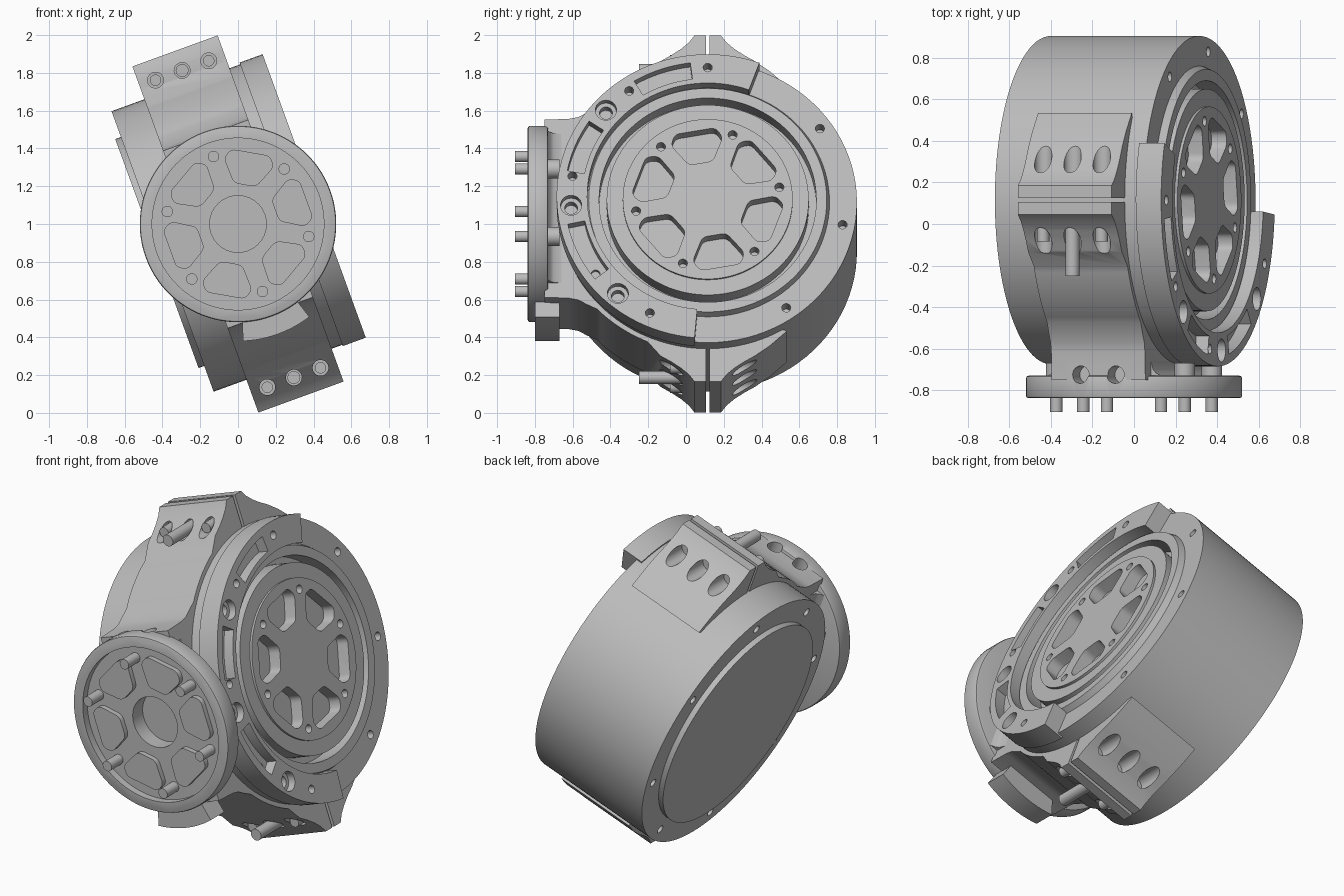
import bpy, bmesh, math
from mathutils import Matrix, Vector

if "Cube" in bpy.data.objects:
    bpy.data.objects.remove(bpy.data.objects["Cube"])

C = 0.115                      # drum axis offset in y
HALF = 0.24                    # half width of the clamp
TILT = Matrix.Translation((0, 0, 1)) @ Matrix.Rotation(math.radians(-20), 4, 'Y')
parts = []

grey = bpy.data.materials.new("machined_grey")
grey.use_nodes = True
grey.diffuse_color = (0.5, 0.5, 0.5, 1)
grey.node_tree.nodes["Principled BSDF"].inputs["Base Color"].default_value = (0.5, 0.5, 0.5, 1)


def finish(name, bm):
    bmesh.ops.recalc_face_normals(bm, faces=bm.faces)
    me = bpy.data.meshes.new(name)
    bm.to_mesh(me)
    bm.free()
    ob = bpy.data.objects.new(name, me)
    bpy.context.collection.objects.link(ob)
    ob.matrix_world = TILT
    me.materials.append(grey)
    parts.append(ob)
    return ob


def prism(bm, pts, axis, lo, hi):
    """Extrude a 2D outline along an axis."""
    place = {'X': lambda u, v: (lo, u, v), 'Y': lambda u, v: (u, lo, v),
             'Z': lambda u, v: (u, v, lo)}[axis]
    face = bm.faces.new([bm.verts.new(place(u, v)) for u, v in pts])
    out = bmesh.ops.extrude_face_region(bm, geom=[face])
    move = Vector([(hi - lo) * (a == axis) for a in "XYZ"])
    bmesh.ops.translate(bm, vec=move, verts=[g for g in out['geom'] if isinstance(g, bmesh.types.BMVert)])


def build(name, *prisms):
    bm = bmesh.new()
    for p in prisms:
        prism(bm, *p)
    return finish(name, bm)


def lathe(name, profile):
    """Spin an (x, radius) profile around the drum axis."""
    bm = bmesh.new()
    vs = [bm.verts.new((x, C + r, 0)) for x, r in profile]
    es = [bm.edges.new(p) for p in zip(vs, vs[1:])]
    bmesh.ops.spin(bm, geom=vs + es, cent=(0, C, 0), axis=(1, 0, 0),
                   angle=2 * math.pi, steps=96)
    bmesh.ops.remove_doubles(bm, verts=bm.verts, dist=0.0001)
    return finish(name, bm)


def cut(targets, *prisms):
    cutter = build("cutter", *prisms)
    parts.remove(cutter)
    cutter.hide_render = True
    for ob in targets:
        mod = ob.modifiers.new("cut", 'BOOLEAN')
        mod.operation, mod.solver, mod.object = 'DIFFERENCE', 'EXACT', cutter
        mod.use_self = True
        bpy.context.view_layer.objects.active = ob
        bpy.ops.object.modifier_apply(modifier=mod.name)
    bpy.data.objects.remove(cutter)


def polar(r, deg, cx=0.0):
    a = math.radians(deg)
    return (cx + r * math.cos(a), r * math.sin(a))


def circle(c, r, n=24):
    return [(c[0] + r * math.cos(k * math.tau / n), c[1] + r * math.sin(k * math.tau / n)) for k in range(n)]


def arc(r, a0, a1, cx=0.0, n=24):
    return [polar(r, a0 + (a1 - a0) * k / n, cx) for k in range(n + 1)]


def sector(r0, r1, a0, a1, cx=0.0, n=24):
    return arc(r1, a0, a1, cx, n) + arc(r0, a1, a0, cx, n)


def rounded(pts, rad):
    out = []
    for i, p in enumerate(pts):
        p = Vector(p)
        a, b = (p + (Vector(q) - p).normalized() * rad for q in (pts[i - 1], pts[(i + 1) % len(pts)]))
        for t in (0, 0.25, 0.5, 0.75, 1):
            out.append(tuple(a * (1 - t) ** 2 + p * 2 * t * (1 - t) + b * t * t))
    return out


def lobe(deg, cx=0.0, grow=0.0):
    """Rounded trapezoid outline pointing outward at an angle."""
    shape = [(0.21 - grow, -0.06 - grow), (0.33, -0.135 - grow), (0.385 + grow, -0.105 - grow),
             (0.385 + grow, 0.105 + grow), (0.33, 0.135 + grow), (0.21 - grow, 0.06 + grow)]
    a = math.radians(deg)
    return [(cx + u * math.cos(a) - v * math.sin(a), u * math.sin(a) + v * math.cos(a))
            for u, v in rounded(shape, 0.028)]


# Drum with a rear cap, a raised front lip and a groove around the rotor
drum = lathe("drum", [(-0.457, 0), (-0.457, 0.645), (-0.425, 0.645), (-0.425, 0.79), (0.335, 0.79),
                      (0.335, 0.645), (0.37, 0.63), (0.37, 0.575), (0.26, 0.575), (0.26, 0)])
cut([drum],
    *[(circle(polar(0.72, 35 + 45 * k, C), 0.024, 16), 'X', -0.5, -0.35) for k in range(8)],
    *[(circle(polar(0.725, d, C), 0.024, 16), 'X', 0.25, 0.5) for d in (35, -10, -55)])

# Rotor with six pockets and six screw holes
rotor = lathe("rotor", [(0.2, 0), (0.2, 0.535), (0.372, 0.535), (0.372, 0.45), (0.386, 0.45), (0.386, 0)])
cut([rotor],
    *[(lobe(40 + 60 * k, C, 0.004), 'X', 0.31, 0.5) for k in range(6)],
    *[(circle(polar(0.385, 10 + 60 * k, C), 0.024, 16), 'X', 0.31, 0.5) for k in range(6)])

# C-shaped retaining plate on the front of the drum
plate = build("retaining_plate", (sector(0.638, 0.8, 70, 265, C, 60), 'X', 0.3, 0.43))
cut([plate],
    *[(sector(0.665, 0.757, a, b, C, 12), 'X', 0.365, 0.5) for a, b in ((97, 121), (146, 169), (192, 218))],
    *[(circle(polar(0.725, d, C), 0.024, 16), 'X', 0.34, 0.5) for d in (90, 125, 171, 215, 245)],
    *[(circle(polar(0.725, d, C), 0.056), 'X', 0.385, 0.5) for d in (138, 184, 229)],
    *[(circle(polar(0.725, d, C), 0.034), 'X', 0.32, 0.45) for d in (138, 184, 229)])

# Front clamp half: lugs, band and neck in one outline
flare = [(0.07, 0.975), (0.1, 0.935), (0.14, 0.9), (0.19, 0.865), (0.25, 0.83)]
upper = [(C - 0.01, 0.72), (C - 0.01, 0.975)] + [(C - d, z) for d, z in flare]
upper += arc(0.815, 113, 136, C, 10) + [(-0.525, 0.54), (-0.57, 0.515), (-0.62, 0.505), (-0.75, 0.5)]
lower = [(y, -z) for y, z in reversed(upper)]
clamp = build("front_clamp", (upper + lower + arc(0.7, 265, 95, C, 40), 'X', -HALF, HALF))

# Round mounting flange with fillets to the neck
flange = build("mounting_flange", (circle((0, 0), 0.52, 96), 'Y', -0.838, -0.73))
bev = flange.modifiers.new("edge", 'BEVEL')
bev.width, bev.segments, bev.limit_method = 0.012, 2, 'ANGLE'
bpy.context.view_layer.objects.active = flange
bpy.ops.object.modifier_apply(modifier=bev.name)
for name, s in (("left", 1), ("right", -1)):
    web = [(s * 0.2, -0.64), (s * HALF, -0.66), (s * 0.25, -0.7), (s * 0.265, -0.717),
           (s * 0.3, -0.735), (s * 0.2, -0.735)]
    build(name + "_neck_fillet", (web, 'Z', -0.42, 0.42))
cut([flange], (circle((0, 0), 0.455, 96), 'Y', -0.95, -0.795))
cut([flange, clamp], (circle((0, 0), 0.15, 48), 'Y', -0.95, -0.7),
    *[(circle((x, -0.725), 0.042), 'Z', 0.4, 0.7) for x in (-0.09, 0.09)])

# Raised drive pads, screws through the flange and the lower arc tab
build("drive_pads", *[(lobe(60 * k), 'Y', -0.825, -0.78) for k in range(6)])
build("flange_screws", *[(circle(polar(0.38, 30 + 60 * k), 0.03), 'Y', -0.905, -0.74) for k in range(6)])
build("flange_screw_heads", *[(circle(polar(0.38, d), 0.05), 'Y', -0.735, -0.67) for d in (30, 150, 210, 330)])
build("arc_tab", (sector(0.5, 0.62, 252.5, 287.5), 'Y', -0.8, -0.67))

# Rear clamp lugs blending into the drum
holes = (-0.15, 0, 0.15)
for name, s in (("upper", 1), ("lower", -1)):
    side = [(C + 0.01, 0.7), (C + 0.01, 0.975)] + [(C + d, z) for d, z in flare]
    side += [(C + 0.33, 0.772), (C + 0.42, 0.69), (C + 0.3, 0.65)]
    lug = build(name + "_rear_lug", ([(y, s * z) for y, z in side], 'X', -HALF, HALF))
    cut([lug], *[(circle((x, s * 0.865), 0.042), 'Y', 0.2, 0.6) for x in holes])
    cut([clamp], *[(circle((x, s * 0.865), 0.042), 'Y', -0.4, 0.02) for x in holes])

    # Clamp screws: a long centre one and two short ones
    build(name + "_clamp_screw", (circle((0, s * 0.865), 0.034), 'Y', -0.25, 0.06))
    build(name + "_short_screws", *[(circle((x, s * 0.865), 0.03), 'Y', -0.085, 0.06) for x in (-0.15, 0.15)])

# Smooth the round surfaces and keep the edges sharp
bpy.ops.object.select_all(action='DESELECT')
for ob in parts:
    ob.select_set(True)
bpy.context.view_layer.objects.active = parts[0]
bpy.ops.object.shade_smooth_by_angle(angle=math.radians(30))
